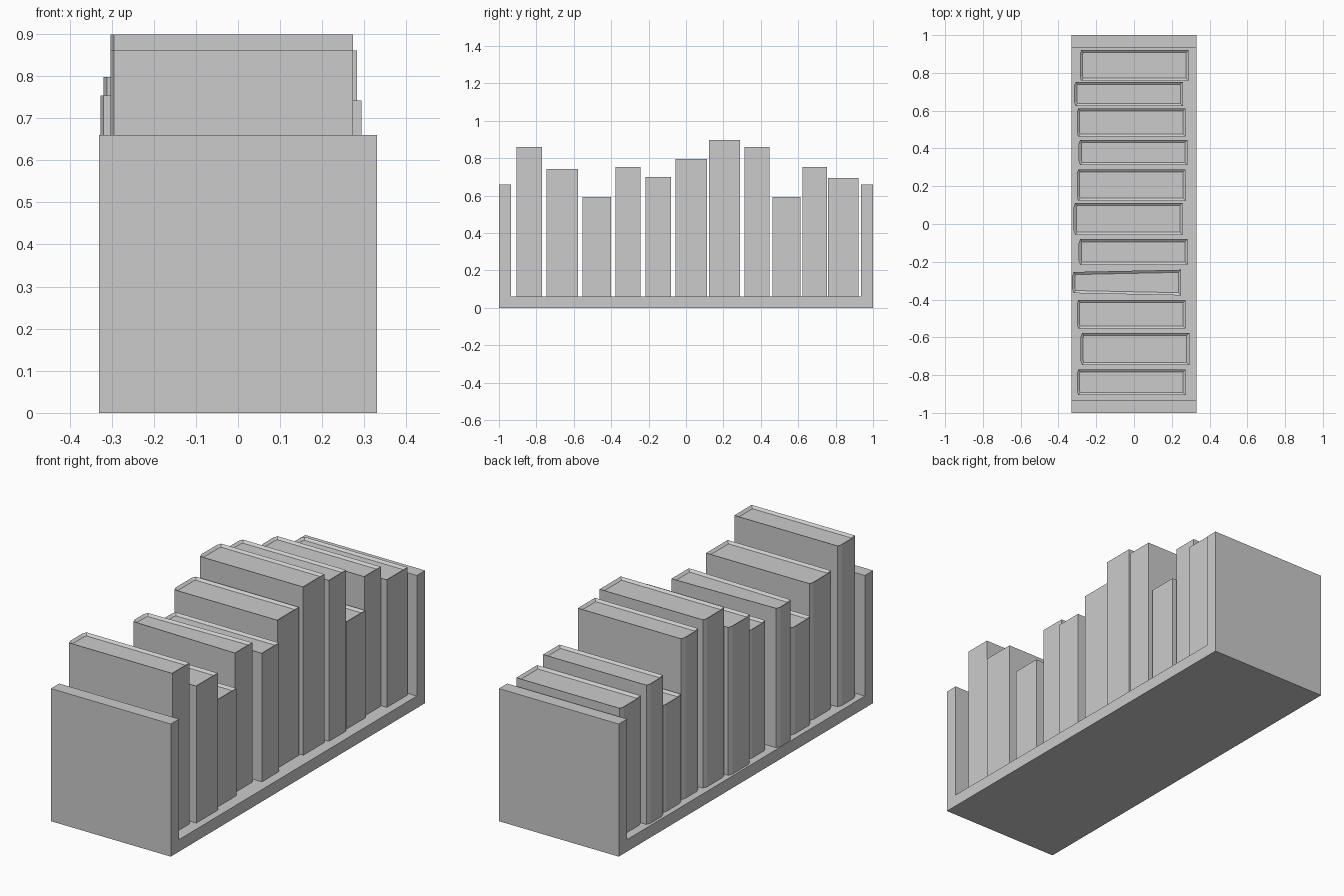
import bpy, bmesh

if "Cube" in bpy.data.objects:
    bpy.data.objects.remove(bpy.data.objects["Cube"])

FLOOR = 0.06      # top of the tray base
LENGTH = 0.576    # book depth along x


def prism(name, outline, axis, lo, hi, rim=0.0, recess=0.0):
    """Extrude a closed 2D outline along an axis, optionally sinking its top."""
    bm = bmesh.new()
    place = (lambda a, b, t: (t, a, b)) if axis == 'X' else (lambda a, b, t: (a, b, t))
    face = bm.faces.new([bm.verts.new(place(a, b, lo)) for a, b in outline])
    ext = bmesh.ops.extrude_face_region(bm, geom=[face], use_keep_orig=True)
    verts = [g for g in ext['geom'] if isinstance(g, bmesh.types.BMVert)]
    top = [g for g in ext['geom'] if isinstance(g, bmesh.types.BMFace)]
    bmesh.ops.translate(bm, verts=verts, vec=place(0, 0, hi - lo))
    bmesh.ops.recalc_face_normals(bm, faces=bm.faces)
    if rim:
        bmesh.ops.inset_region(bm, faces=top, thickness=rim, use_even_offset=True)
        bmesh.ops.translate(bm, verts=list(top[0].verts), vec=(0, 0, -recess))
    mesh = bpy.data.meshes.new(name)
    bm.to_mesh(mesh)
    bm.free()
    obj = bpy.data.objects.new(name, mesh)
    bpy.context.collection.objects.link(obj)
    return obj


# U-shaped tray: base with two upright ends
prism("book_tray", [(-1, 0), (1, 0), (1, 0.66), (0.935, 0.66), (0.935, FLOOR),
                    (-0.935, FLOOR), (-0.935, 0.66), (-1, 0.66)], 'X', -0.33, 0.33)

# Books: y start, y end, top height, spine x, narrowing at the spine
books = [
    (-0.906, -0.770, 0.861, -0.303, 0),
    (-0.746, -0.577, 0.742, -0.283, 0),
    (-0.554, -0.402, 0.594, -0.303, 0),
    (-0.378, -0.242, 0.754, -0.327, 0.012),
    (-0.216, -0.080, 0.700, -0.293, 0),
    (-0.057, 0.112, 0.797, -0.319, 0),
    (0.123, 0.289, 0.898, -0.303, 0),
    (0.312, 0.446, 0.861, -0.293, 0),
    (0.462, 0.612, 0.594, -0.303, 0),
    (0.624, 0.753, 0.754, -0.317, 0),
    (0.758, 0.921, 0.695, -0.287, 0),
]
for i, (y0, y1, top, x, narrow) in enumerate(books, 1):
    a, b = y0 + narrow, y1 - narrow
    # chamfered spine at -x, square fore edge at +x
    outline = [(x, a + 0.022), (x + 0.008, a), (x + LENGTH, y0),
               (x + LENGTH, y1), (x + 0.008, b), (x, b - 0.022)]
    prism(f"book_{i:02d}", outline, 'Z', FLOOR, top, rim=0.014, recess=0.01)
